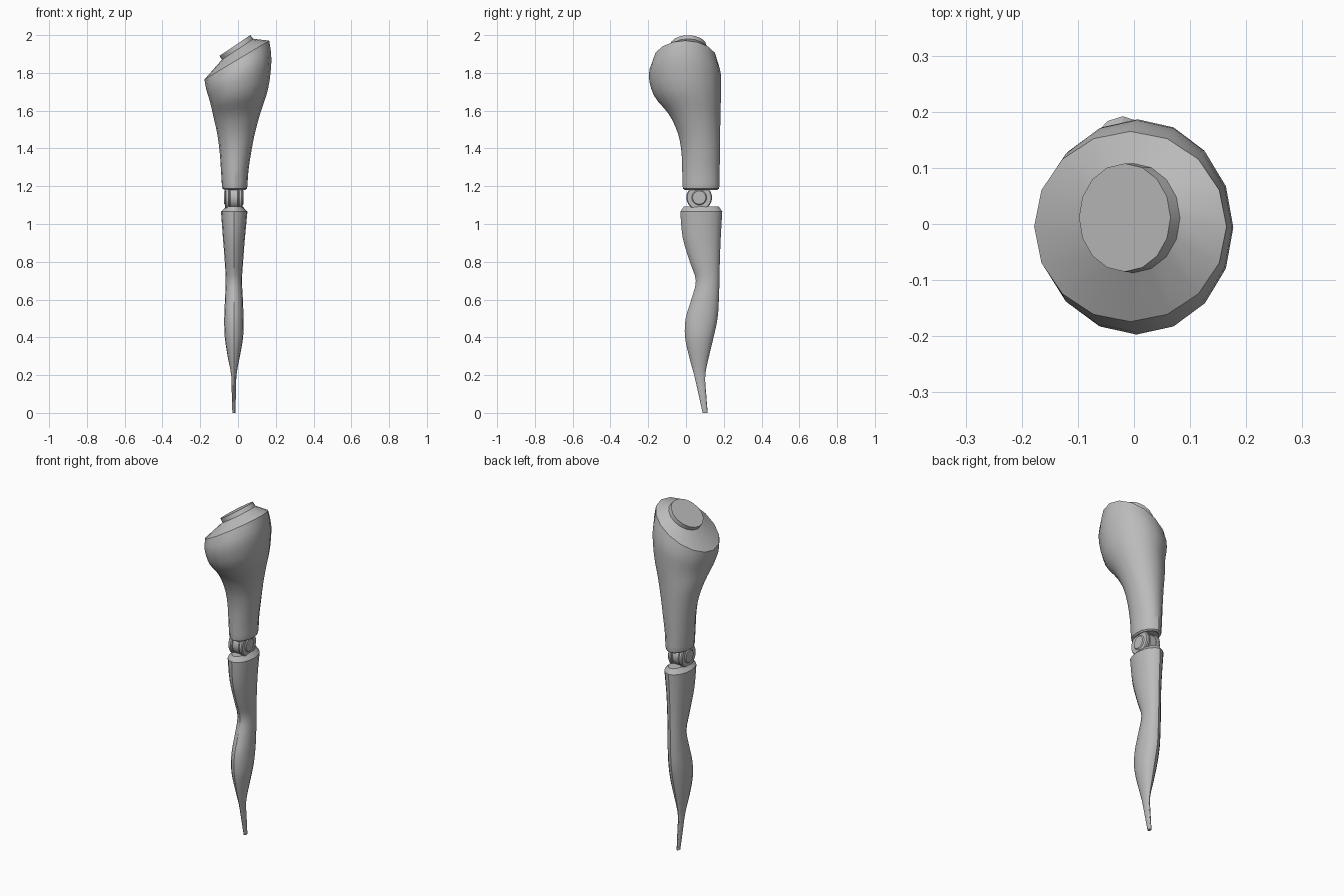
import bpy, bmesh, math
from mathutils import Matrix

cube = bpy.data.objects.get("Cube")
if cube:
    bpy.data.objects.remove(cube, do_unlink=True)

grey = bpy.data.materials.new("plain grey")
grey.use_nodes = True
tone = (0.5, 0.5, 0.5, 1)
grey.diffuse_color = tone
grey.node_tree.nodes["Principled BSDF"].inputs["Base Color"].default_value = tone


def finish(name, bm, angle=30):
    """Turn a bmesh into a smooth-shaded object with sharp edges kept."""
    bmesh.ops.recalc_face_normals(bm, faces=bm.faces)
    mesh = bpy.data.meshes.new(name)
    bm.to_mesh(mesh)
    bm.free()
    mesh.materials.append(grey)
    obj = bpy.data.objects.new(name, mesh)
    bpy.context.collection.objects.link(obj)
    bpy.ops.object.select_all(action='DESELECT')
    obj.select_set(True)
    bpy.context.view_layer.objects.active = obj
    bpy.ops.object.shade_smooth_by_angle(angle=math.radians(angle))
    return obj


def smooth_rows(rows, steps=3):
    """Catmull-Rom curve through the section rows."""
    out = []
    last = len(rows) - 1
    for i in range(last):
        a, b, c, d = (rows[min(max(k, 0), last)] for k in range(i - 1, i + 3))
        for s in range(steps):
            t = s / steps
            out.append([q + t / 2 * (r - p + t * (2 * p - 5 * q + 4 * r - e
                        + t * (3 * (q - r) + e - p)))
                        for p, q, r, e in zip(a, b, c, d)])
    return out + [rows[-1]]


def loft(name, rows, sides=16):
    """Skin oval sections given as height, left, right, front, back, tilt."""
    bm = bmesh.new()
    rings = []
    for z, x0, x1, y0, y1, tilt in rows:
        ring = []
        for k in range(sides):
            a = math.tau * k / sides
            dx = (x1 - x0) / 2 * math.cos(a)
            dy = (y1 - y0) / 2 * math.sin(a)
            ring.append(bm.verts.new(((x0 + x1) / 2 + dx, (y0 + y1) / 2 + dy, z + tilt * dx)))
        rings.append(ring)
    for low, high in zip(rings, rings[1:]):
        for k in range(sides):
            n = (k + 1) % sides
            bm.faces.new((low[k], low[n], high[n], high[k]))
    bm.faces.new(rings[0])
    bm.faces.new(rings[-1])
    return finish(name, bm)


def disc(name, x0, x1, radius):
    """Bevelled knee disc with its axis along x."""
    bm = bmesh.new()
    bmesh.ops.create_cone(bm, cap_ends=True, segments=24, radius1=radius,
                          radius2=radius, depth=x1 - x0)
    rims = [e for e in bm.edges if abs(e.verts[0].co.z - e.verts[1].co.z) < 0.001]
    bmesh.ops.bevel(bm, geom=rims, offset=0.005, segments=1, affect='EDGES')
    bm.transform(Matrix.Translation(((x0 + x1) / 2, 0.07, 1.14))
                 @ Matrix.Rotation(math.pi / 2, 4, 'Y'))
    return finish(name, bm)


# Upper leg: a flared body whose sections tilt towards the slanted hip rim
thigh_body = smooth_rows([
    (1.2, -0.085, 0.05, -0.018, 0.177, 0),
    (1.28, -0.09, 0.055, -0.02, 0.178, 0),
    (1.38, -0.097, 0.07, -0.024, 0.18, 0),
    (1.48, -0.11, 0.09, -0.043, 0.181, 0.03),
    (1.58, -0.13, 0.12, -0.09, 0.182, 0.1),
    (1.68, -0.147, 0.16, -0.17, 0.185, 0.25),
    (1.79, -0.168, 0.177, -0.197, 0.185, 0.45),
    (1.868, -0.178, 0.165, -0.174, 0.165, 0.6)])
thigh_foot = [
    (1.19, -0.055, 0.02, 0.01, 0.15, 0),
    (1.18, -0.07, 0.038, -0.005, 0.165, 0),
    (1.187, -0.082, 0.047, -0.016, 0.174, 0)]
# Shallow cone and round hip plate above the rim
hip_plate = [
    (1.925, -0.085, 0.082, -0.087, 0.108, 0.66),
    (1.945, -0.098, 0.065, -0.085, 0.108, 0.67)]
loft("upper_leg", thigh_foot + thigh_body + hip_plate)

# Lower leg: calf curve tapering to a narrow tip, with a chamfered top
shin_body = smooth_rows([
    (0, -0.03, -0.014, 0.088, 0.115, 0),
    (0.1, -0.033, -0.011, 0.066, 0.107, 0),
    (0.2, -0.036, -0.008, 0.043, 0.102, 0),
    (0.3, -0.055, 0.01, 0.016, 0.122, 0),
    (0.4, -0.07, 0.027, -0.005, 0.146, 0),
    (0.5, -0.073, 0.029, -0.002, 0.167, 0),
    (0.6, -0.069, 0.026, 0.028, 0.174, 0),
    (0.7, -0.065, 0.021, 0.052, 0.177, 0),
    (0.8, -0.07, 0.027, 0.02, 0.179, 0),
    (0.93, -0.08, 0.037, -0.018, 0.184, 0),
    (1.065, -0.09, 0.05, -0.03, 0.192, 0)])
shin_top = [(1.092, -0.063, 0.025, -0.012, 0.174, 0)]
loft("lower_leg", shin_body + shin_top)

# Knee hinge: centre knuckle between two outer discs, with a pin through all
centre, half = -0.022, 0.024
disc("knee_knuckle", centre - half, centre + half, 0.062)
for side, label in ((-1, "right"), (1, "left")):
    ends = sorted((centre + side * half, centre + side * 0.046))
    disc("knee_disc_" + label, ends[0], ends[1], 0.068)
disc("knee_pin", centre - 0.051, centre + 0.051, 0.04)
